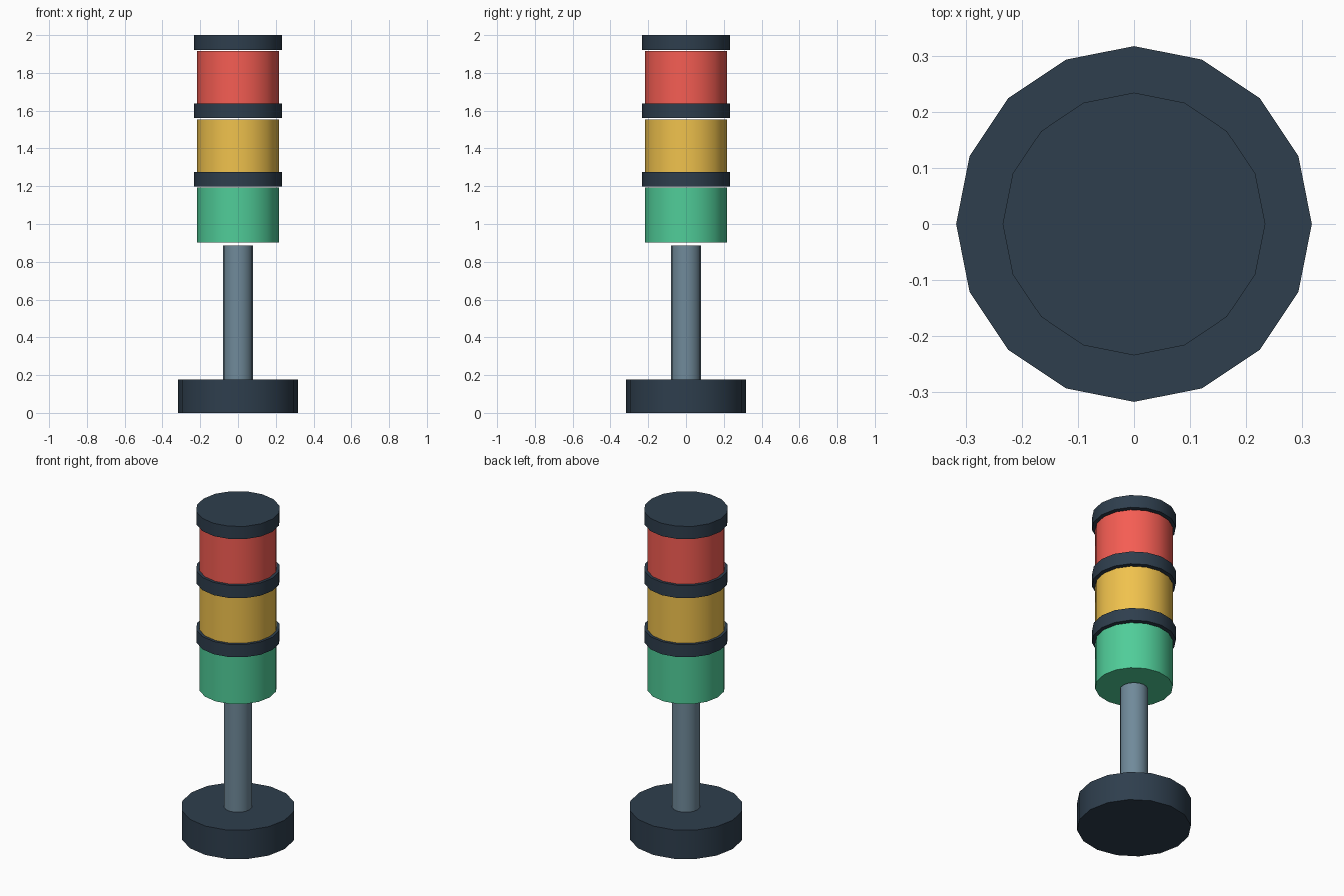
import bpy, math

if "Cube" in bpy.data.objects:
    bpy.data.objects.remove(bpy.data.objects["Cube"])


def material(name, rgb):
    # sRGB 0-255 to linear
    m = bpy.data.materials.new(name)
    m.diffuse_color = [((c / 255 + 0.055) / 1.055) ** 2.4 for c in rgb] + [1]
    m.use_nodes = True
    m.node_tree.nodes["Principled BSDF"].inputs["Base Color"].default_value = m.diffuse_color
    return m


dark = material("dark_housing", (46, 62, 77))
steel = material("pole_grey", (112, 138, 154))
lens_mats = [("green", material("green", (80, 205, 153))),
             ("amber", material("amber", (240, 194, 77))),
             ("red", material("red", (245, 93, 83)))]


def cylinder(name, radius, z0, z1, mat):
    # 16-sided cylinder with a vertex on the x axis
    bpy.ops.mesh.primitive_cylinder_add(vertices=16, radius=radius, depth=z1 - z0,
                                        location=(0, 0, (z0 + z1) / 2))
    ob = bpy.context.object
    ob.name = name
    ob.data.materials.append(mat)
    bpy.ops.object.shade_smooth_by_angle(angle=math.radians(35))
    return ob


# Base and pole
cylinder("base", 0.317, 0, 0.177, dark)
cylinder("pole", 0.079, 0.177, 0.887, steel)

# Stacked lamp sections: lens with a dark collar above (the last is the cap)
for i, (color, mat) in enumerate(lens_mats):
    z = 0.903 + i * 0.362
    cylinder(color + "_lens", 0.217, z, z + 0.289, mat)
    cylinder("top_cap" if i == 2 else color + "_collar", 0.234,
             z + 0.295, z + 0.373, dark)
